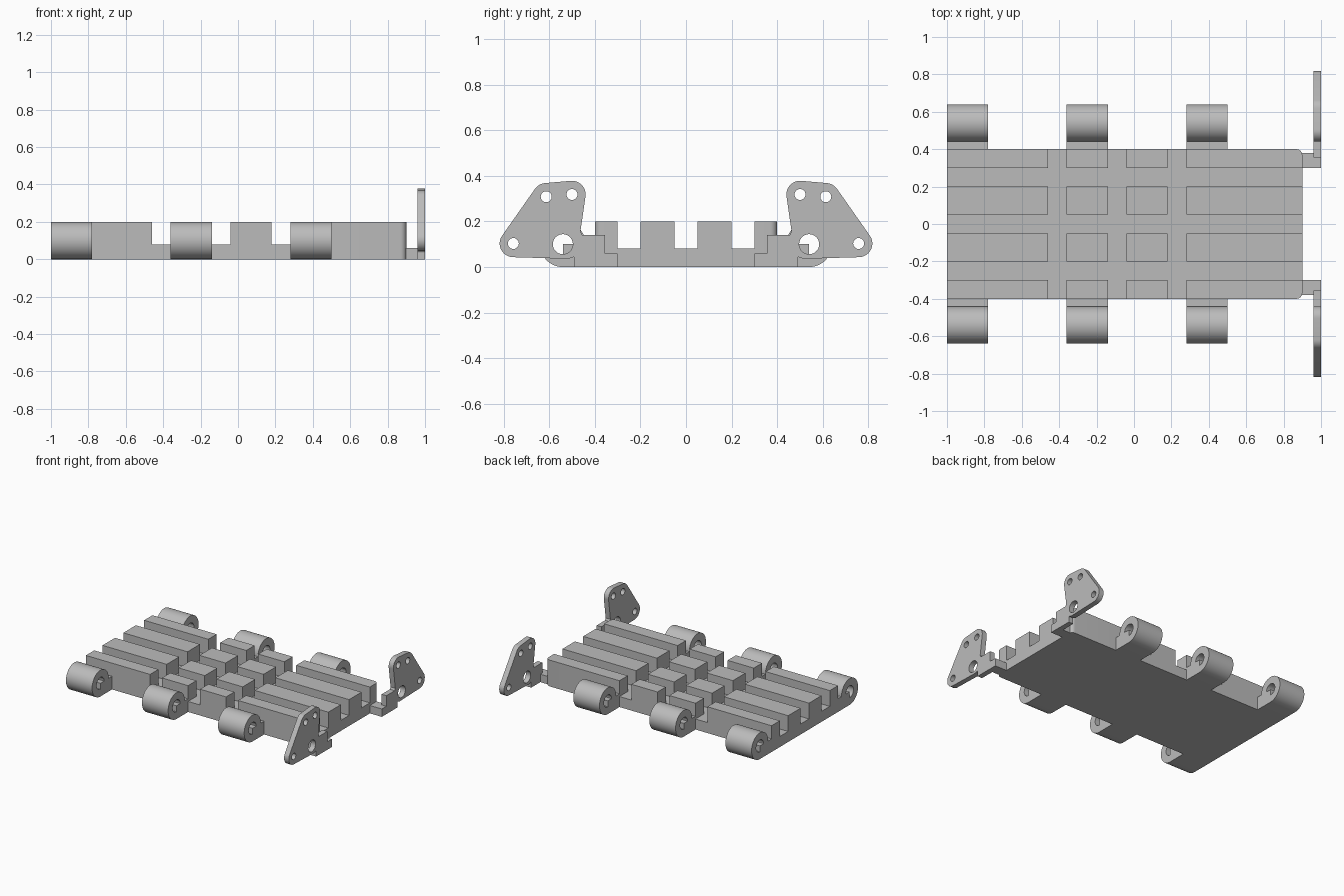
import bpy, bmesh
from math import cos, sin, radians

if "Cube" in bpy.data.objects:
    bpy.data.objects.remove(bpy.data.objects["Cube"])

# Single grey material
GREY = (0.5, 0.5, 0.5, 1)
mat = bpy.data.materials.new("plain grey")
mat.use_nodes = True
mat.diffuse_color = GREY
mat.node_tree.nodes["Principled BSDF"].inputs["Base Color"].default_value = GREY


def finish(bm, name):
    bmesh.ops.recalc_face_normals(bm, faces=bm.faces[:])
    mesh = bpy.data.meshes.new(name)
    bm.to_mesh(mesh)
    bm.free()
    mesh.materials.append(mat)
    ob = bpy.data.objects.new(name, mesh)
    bpy.context.scene.collection.objects.link(ob)
    bpy.ops.object.select_all(action='DESELECT')
    ob.select_set(True)
    bpy.context.view_layer.objects.active = ob
    bpy.ops.object.shade_smooth_by_angle(angle=radians(30))
    return ob


def arc(cy, cz, r, start, end, steps):
    angles = [radians(start + (end - start) * i / steps) for i in range(steps + 1)]
    return [(cy + r * cos(a), cz + r * sin(a)) for a in angles]


def circle(cy, cz, r):
    return arc(cy, cz, r, 0, 360, 32)[:-1]


def extrude(bm, faces, vec):
    geom = bmesh.ops.extrude_face_region(bm, geom=faces)["geom"]
    verts = [g for g in geom if isinstance(g, bmesh.types.BMVert)]
    bmesh.ops.translate(bm, verts=verts, vec=vec)
    return [g for g in geom if isinstance(g, bmesh.types.BMFace)]


def side_profile(name, loops, x0, x1, side):
    """Extrude a (y, z) outline with holes along x, on one side of the deck."""
    bm = bmesh.new()
    edges = []
    for loop in loops:
        vs = [bm.verts.new((x0, side * y, z)) for y, z in loop]
        edges += [bm.edges.new((a, b)) for a, b in zip(vs, vs[1:] + vs[:1])]
    bmesh.ops.triangle_fill(bm, edges=edges, use_beauty=True, normal=(1, 0, 0))
    extrude(bm, bm.faces[:], (x1 - x0, 0, 0))
    return finish(bm, name)


# Deck: a slab whose even grid cells rise into ribs between crossing grooves
xs = [-1, -0.46, -0.36, -0.14, -0.04, 0.18, 0.28, 0.9]
ys = [-0.4, -0.3, -0.2, -0.05, 0.05, 0.2, 0.3, 0.4]
bm = bmesh.new()
grid = [[bm.verts.new((x, y, 0)) for y in ys] for x in xs]
ribs = []
for i in range(len(xs) - 1):
    for j in range(len(ys) - 1):
        bm.faces.new((grid[i][j], grid[i + 1][j], grid[i + 1][j + 1], grid[i][j + 1]))
        if i % 2 == 0 and j % 2 == 0:
            ribs.append(((xs[i] + xs[i + 1]) / 2, (ys[j] + ys[j + 1]) / 2))
top = extrude(bm, bm.faces[:], (0, 0, 0.08))
for x, y in ribs:
    cell = [f for f in top if f.is_valid
            and abs(f.calc_center_median().x - x) < 0.01
            and abs(f.calc_center_median().y - y) < 0.01]
    extrude(bm, cell, (0, 0, 0.12))
    bmesh.ops.delete(bm, geom=[f for f in cell if f.is_valid], context='FACES_ONLY')
# Rounded corners at the bracket end
corners = [e for e in bm.edges
           if all(abs(v.co.x - 0.9) < 1e-4 and abs(abs(v.co.y) - 0.4) < 1e-4 for v in e.verts)]
bmesh.ops.bevel(bm, geom=corners, offset=0.032, segments=6, profile=0.5, affect='EDGES')
finish(bm, "ribbed_deck")

# Hinge barrel with a flat tab that fills one quarter of the bore
barrel = [(0.4, 0)] + arc(0.54, 0.1, 0.1, -90, 180, 48) + [(0.4, 0.1)]
bore = [(0.54, 0.1)] + arc(0.54, 0.1, 0.045, -90, 180, 30)

# End plate with its stepped foot, and its four holes
plate = ([(0.3, 0), (0.49, 0), (0.49, 0.045), (0.515, 0.036)]
         + arc(0.757, 0.103, 0.06, -89, 35, 14)
         + arc(0.613, 0.308, 0.06, 35, 85, 8)
         + arc(0.5, 0.318, 0.06, 85, 188, 12)
         + [(0.463, 0.155), (0.455, 0.14), (0.355, 0.14), (0.355, 0.06), (0.3, 0.06)])
holes = [circle(0.54, 0.1, 0.044)]
holes += [circle(y, z, 0.024) for y, z in ((0.5, 0.318), (0.613, 0.308), (0.757, 0.103))]
link = [(0.3, 0), (0.38, 0), (0.38, 0.06), (0.3, 0.06)]

for side, label in ((-1, "front"), (1, "back")):
    for n, x in enumerate((-1, -0.36, 0.28)):
        side_profile(f"{label}_hinge_{n + 1}", [barrel, bore], x, x + 0.22, side)
    side_profile(f"{label}_bracket_link", [link], 0.89, 0.96, side)
    side_profile(f"{label}_bracket_plate", [plate] + holes, 0.96, 1.0, side)
